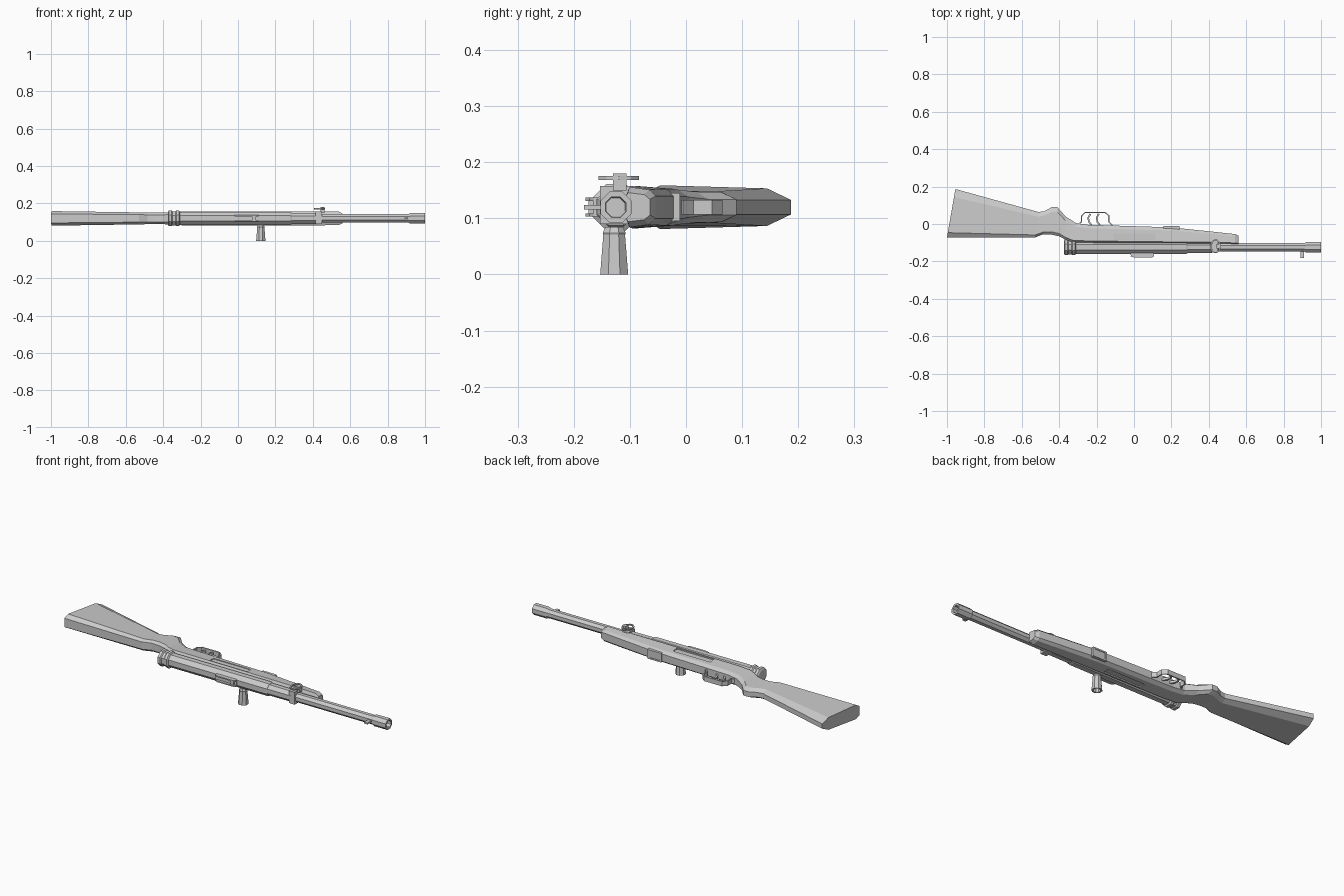
import bpy, bmesh, math
from mathutils import Vector

if "Cube" in bpy.data.objects:
    bpy.data.objects.remove(bpy.data.objects["Cube"])

ZC = 0.12      # mid plane of the rifle, which lies on its side
YB = -0.125    # bore axis


def finish(name, bm):
    bmesh.ops.recalc_face_normals(bm, faces=bm.faces)
    me = bpy.data.meshes.new(name)
    bm.to_mesh(me)
    bm.free()
    ob = bpy.data.objects.new(name, me)
    bpy.context.collection.objects.link(ob)
    return ob


def loft(name, rings, closed=False, cap=True):
    bm = bmesh.new()
    vs = [[bm.verts.new(p) for p in r] for r in rings]
    n = len(vs[0])
    pairs = list(zip(vs, vs[1:])) + ([(vs[-1], vs[0])] if closed else [])
    for a, b in pairs:
        for i in range(n):
            bm.faces.new((a[i], a[(i + 1) % n], b[(i + 1) % n], b[i]))
    if cap and not closed:
        bm.faces.new(vs[0])
        bm.faces.new(vs[-1])
    return finish(name, bm)


def tube(name, stations, y=YB, z=ZC, sides=8, ):
    rings = []
    for x, r in stations:
        rings.append([(x, y + r * math.cos(t), z + r * math.sin(t))
                      for t in [2 * math.pi * (i + .5) / sides for i in range(sides)]])
    return loft(name, rings)


def box(name, x0, x1, y0, y1, z0, z1):
    return loft(name, [[(x, y0, z0), (x, y1, z0), (x, y1, z1), (x, y0, z1)] for x in (x0, x1)])


def strip(name, path, t, hw, closed=False, z=ZC):
    """flat band swept along a path in the xy plane"""
    pts = [Vector(p) for p in path]
    n = len(pts)
    rings = []
    for i, p in enumerate(pts):
        a = pts[(i - 1) % n] if closed or i > 0 else p
        b = pts[(i + 1) % n] if closed or i < n - 1 else p
        d = (b - a).normalized()
        o = Vector((-d.y, d.x)) * t / 2
        rings.append([(*(p + o), z - hw), (*(p + o), z + hw), (*(p - o), z + hw), (*(p - o), z - hw)])
    return loft(name, rings, closed)


# Wooden stock: x at top edge, x at belly, y top, y belly, half width, belly half width
stations = [(-1.0, -.955, -.072, .187, .039, .013),
            (-.53, -.51, -.072, .064, .032, .013),
            (-.485, -.48, -.055, .068, .031, .013),
            (-.44, -.44, -.057, .090, .031, .014),
            (-.40, -.41, -.066, .090, .031, .014),
            (-.37, -.365, -.082, .040, .032, .014),
            (-.33, -.31, -.097, .005, .036, .018),
            (-.25, -.25, -.10, -.004, .038, .020),
            (.20, .20, -.104, -.018, .038, .020),
            (.43, .43, -.104, -.042, .037, .020),
            (.54, .54, -.106, -.054, .036, .020),
            (.56, .56, -.108, -.064, .026, .014)]
rings = []
for xa, xb, ya, yb, w, b in stations:
    h = yb - ya
    half = []
    for f, k in ((0, w * .62), (.10, w), (1 - min(.3, .15 + .004 / h), w * .86), (1, b)):
        half.append((xa + (xb - xa) * f, ya + h * f, k))
    rings.append([(x, y, ZC + k) for x, y, k in half] + [(x, y, ZC - k) for x, y, k in reversed(half)])
stock = loft("stock", rings)

# Long recess in both sides of the fore-end
for s in (-1, 1):
    c = box("recess_cutter", -.11, .115, -.086, -.052, ZC + s * .031, ZC + s * .06)
    c.hide_render = True
    c.hide_viewport = True
    m = stock.modifiers.new("recess", "BOOLEAN")
    m.operation = 'DIFFERENCE'
    m.solver = 'EXACT'
    m.object = c

# Receiver, handguard and barrel
tube("receiver", [(-.33, .037), (.28, .037), (.285, .034)])
tube("handguard", [(.28, .032), (.43, .031), (.44, .026)])
tube("barrel", [(.42, .025), (.93, .025)])
tube("muzzle", [(.91, .025), (.92, .030), (1.0, .030), (1.0, .020), (.93, .018)])
tube("end_cap", [(-.375, .036), (-.37, .045), (-.355, .045), (-.35, .040),
                 (-.335, .040), (-.33, .045), (-.315, .045), (-.31, .037)])

# Front sight post and rear sight between two side walls
box("front_sight", .89, .91, -.182, -.145, ZC - .004, ZC + .004)
box("rear_sight_base", -.02, .105, -.165, -.15, ZC - .017, ZC + .017)
for s in (-1, 1):
    strip("rear_sight_wall", [(-.015, -.165), (.0, -.171), (.095, -.171), (.105, -.165)],
          .016, .003, z=ZC + s * .014)
box("rear_sight_leaf", .075, .095, -.174, -.16, ZC - .014, ZC + .014)

# Flared side handle with hollow end
prof = [(.085, .017), (.074, .022), (.07, .021), (0, .027), (0, .019), (.02, .016)]
loft("bolt_handle", [[(.122 + r * math.cos(t), -.128 + r * math.sin(t), z)
                      for t in [math.pi * (i + .5) / 4 for i in range(8)]] for z, r in prof])

# Trigger guard and the two curved triggers
strip("trigger_guard", [(-.30, -.004), (-.28, .012), (-.28, .042), (-.262, .062), (-.155, .062),
                        (-.135, .045), (-.135, .012), (-.115, -.008)], .007, .013)
for x in (-.245, -.2):
    strip("trigger", [(x + .02, -.01), (x + .004, .012), (x, .034), (x + .012, .054)], .009, .006)

# Magazine cover frame on the belly
box("belly_plate", .165, .235, -.03, -.014, ZC - .02, ZC + .02)
for s in (-1, 1):
    box("belly_plate_rail", .158, .242, -.03, -.011, ZC + s * .021 - .004, ZC + s * .021 + .004)
    box("belly_plate_end", .2 + s * .038 - .005, .2 + s * .038 + .005, -.04, -.011, ZC - .021, ZC + .021)

# Barrel band with sling stud and ring
box("barrel_band", .415, .45, -.153, -.09, ZC - .030, ZC + .038)
box("sling_stud", .44, .462, -.13, -.106, ZC + .03, .18)
strip("sling_ring", [(.436 + .025 * math.cos(t), -.120 + .034 * math.sin(t))
                     for t in [math.pi * i / 5 for i in range(10)]], .008, .0035, True, .172)
